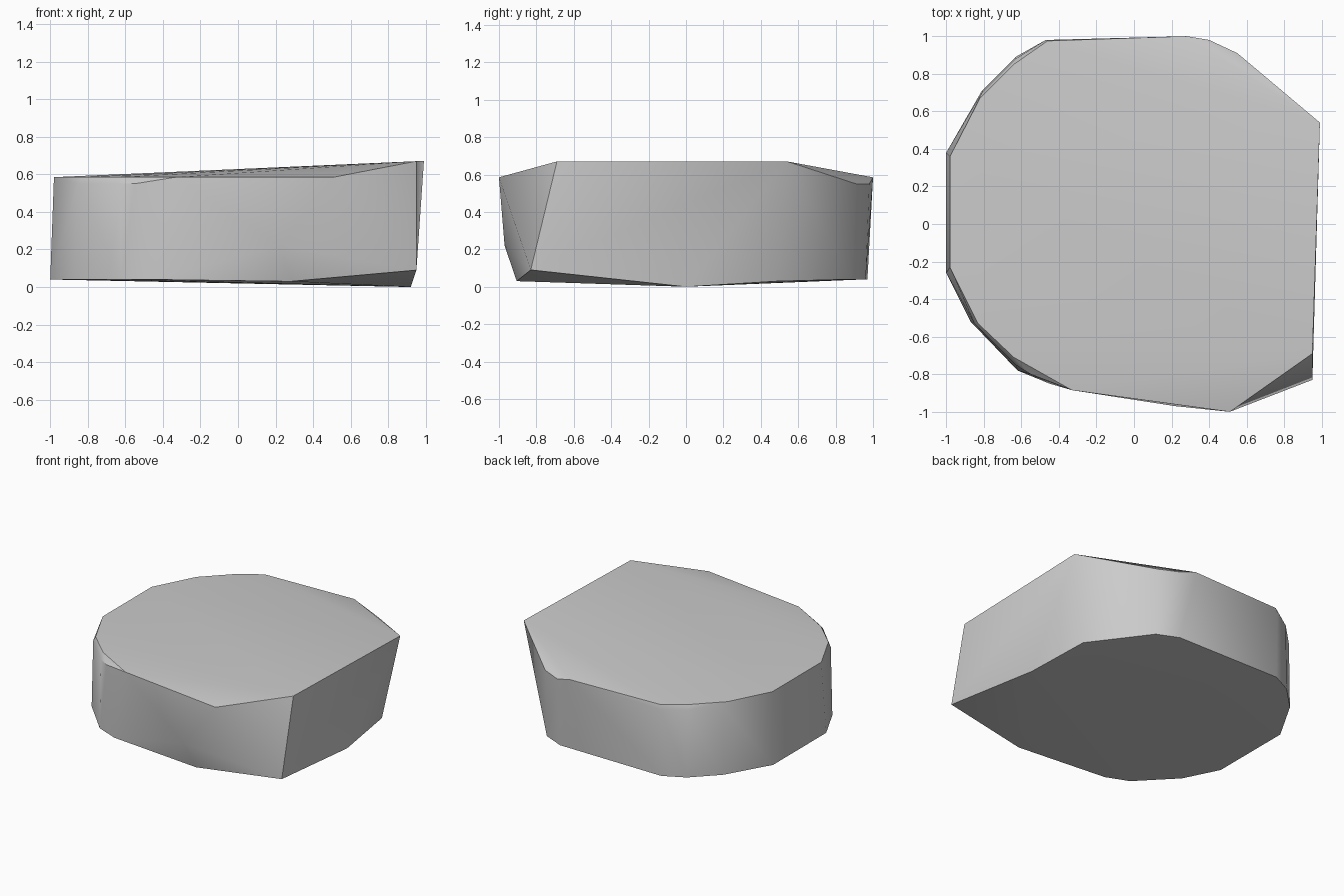
import bpy
import bmesh
import math

default = bpy.data.objects.get("Cube")
if default:
    bpy.data.objects.remove(default, do_unlink=True)


def make_material(name, color):
    mat = bpy.data.materials.new(name)
    mat.use_nodes = True
    mat.diffuse_color = color
    for node in mat.node_tree.nodes:
        if node.type == 'BSDF_PRINCIPLED':
            node.inputs["Base Color"].default_value = color
            node.inputs["Roughness"].default_value = 0.7
    return mat


def hull_object(name, levels, material):
    """Wrap a convex skin around outline points grouped by height."""
    bm = bmesh.new()
    for height, outline in levels:
        for x, y in outline:
            bm.verts.new((x, y, height))
    result = bmesh.ops.convex_hull(bm, input=bm.verts[:], use_existing_faces=False)
    spare = {v for key in ("geom_interior", "geom_unused")
             for v in result[key] if isinstance(v, bmesh.types.BMVert)}
    bmesh.ops.delete(bm, geom=list(spare), context='VERTS')
    bmesh.ops.recalc_face_normals(bm, faces=bm.faces[:])
    mesh = bpy.data.meshes.new(name)
    bm.to_mesh(mesh)
    bm.free()
    mesh.materials.append(material)
    obj = bpy.data.objects.new(name, mesh)
    bpy.context.collection.objects.link(obj)
    return obj


# Base: lowest tip, sloping underside, and the rounded side
tip = [(.92, 0)]
base_right = [(.87, .49), (.28, -.905)]
base_left = [(.55, .89), (.39, .96), (-.47, .97), (-.63, .89), (-.81, .71),
             (-1, .38), (-1, -.26), (-.87, -.52), (-.62, -.78), (-.45, -.85)]

# Raised front corner and the bulge of the front wall
low_corner = [(.95, -.83)]
bulge = [(.22, -.97)]

# Chamfered rim below the top
rim = [(.55, .91), (.40, .98), (-.47, .98), (-.63, .88), (-.81, .70),
       (-.85, -.53), (-.63, -.75), (-.55, -.80)]

# Top outline and its two high corners
top = [(.51, -1), (-.33, -.885), (-.64, -.71), (-.83, -.53), (-.98, -.23),
       (-.98, .36), (-.82, .67), (-.64, .85), (-.46, .975), (.28, 1)]
high_corners = [(.99, .54), (.95, -.69)]

levels = [(0, tip), (.03, base_right), (.04, base_left), (.09, low_corner),
          (.22, bulge), (.55, rim), (.585, top), (.67, high_corners)]

grey = make_material("plain grey", (.6, .6, .6, 1))
block = hull_object("faceted_block", levels, grey)

# Soft shading on the round wall, crisp creases elsewhere
bpy.ops.object.select_all(action='DESELECT')
block.select_set(True)
bpy.context.view_layer.objects.active = block
bpy.ops.object.shade_smooth_by_angle(angle=math.radians(35))
